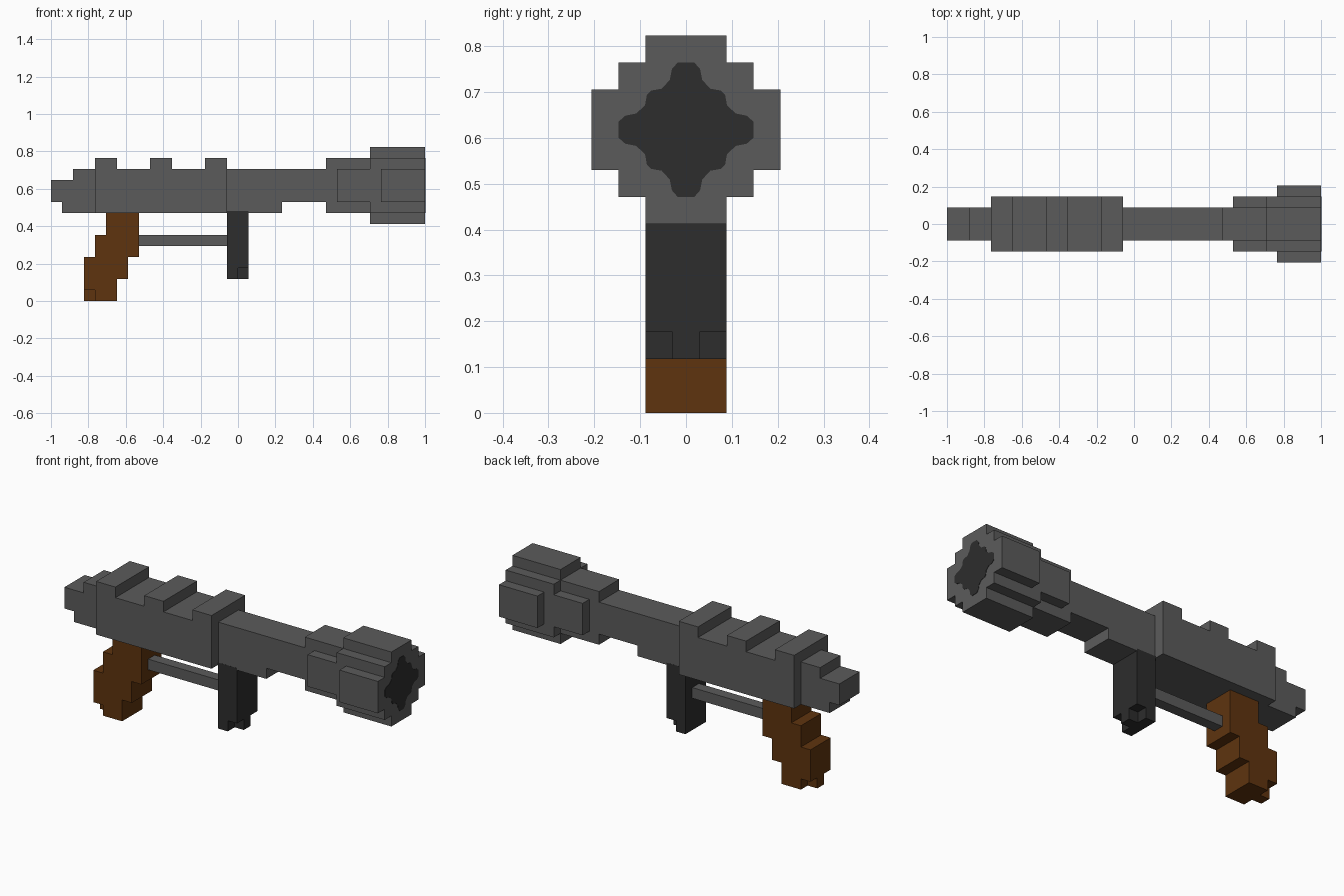
import bpy
import bmesh
from mathutils import Vector

U = 1 / 17  # size of one block

cube = bpy.data.objects.get("Cube")
if cube:
    bpy.data.objects.remove(cube, do_unlink=True)


def material(name, colour):
    mat = bpy.data.materials.new(name)
    mat.use_nodes = True
    mat.diffuse_color = (*colour, 1)
    bsdf = next(n for n in mat.node_tree.nodes if n.type == "BSDF_PRINCIPLED")
    bsdf.inputs["Base Color"].default_value = (*colour, 1)
    return mat


GREY = material("gunmetal_grey", (0.105, 0.105, 0.105))
DARK = material("dark_grey", (0.026, 0.026, 0.026))
BROWN = material("wood_brown", (0.114, 0.034, 0.0045))


def extrude(name, outline, axis, start, end, mat):
    """Extrude an outline, given in blocks, along x (outline is y, z) or y (outline is x, z)."""
    bm = bmesh.new()
    place = (lambda a, b: (start, a, b)) if axis == "x" else (lambda a, b: (a, start, b))
    direction = Vector((1, 0, 0) if axis == "x" else (0, 1, 0))
    face = bm.faces.new([bm.verts.new(place(a, b)) for a, b in outline])
    moved = bmesh.ops.extrude_face_region(bm, geom=[face], use_keep_orig=True)["geom"]
    bmesh.ops.translate(bm, verts=[v for v in moved if isinstance(v, bmesh.types.BMVert)],
                        vec=direction * (end - start))
    bmesh.ops.scale(bm, vec=(U, U, U), verts=bm.verts)
    bmesh.ops.recalc_face_normals(bm, faces=bm.faces)
    mesh = bpy.data.meshes.new(name)
    bm.to_mesh(mesh)
    bm.free()
    mesh.materials.append(mat)
    obj = bpy.data.objects.new(name, mesh)
    bpy.context.collection.objects.link(obj)
    return obj


def box(name, x, y, z, mat):
    outline = [(x[0], z[0]), (x[1], z[0]), (x[1], z[1]), (x[0], z[1])]
    return extrude(name, outline, "y", y[0], y[1], mat)


# Receiver with three full-width ridges on top
outline = [(-13, 8), (-1, 8)]
for left in (-3, -8, -13):
    outline += [(left + 2, 12), (left + 2, 13), (left, 13), (left, 12)]
outline = [p for p in outline if p not in ((-1, 12), (-13, 12))]
extrude("receiver", outline, "y", -2.5, 2.5, GREY)

# Stepped rear end
extrude("rear_cap", [(-13, 8), (-13, 12), (-15, 12), (-15, 11), (-17, 11), (-17, 9),
                     (-16, 9), (-16, 8)], "y", -1.5, 1.5, GREY)

# Barrel with stepped underside and raised collar
extrude("barrel", [(-1, 8), (4, 8), (4, 9), (8, 9), (8, 8), (12, 8), (12, 13), (8, 13),
                   (8, 12), (-1, 12)], "y", -1.5, 1.5, GREY)

# Muzzle block with stepped cross-section
quarter = [(2.5, 2.5), (1.5, 2.5), (1.5, 3.5)]
half = [(y, -z) for y, z in reversed(quarter)] + quarter
section = half + [(-y, -z) for y, z in half]
extrude("muzzle", [(y, z + 10.5) for y, z in section], "x", 12, 17, GREY)

# Side plates on the collar and muzzle
for side, s in (("left", 1), ("right", -1)):
    box(f"collar_plate_{side}", (9, 12), sorted((1.5 * s, 2.5 * s)), (9, 12), GREY)
    box(f"muzzle_plate_{side}", (13, 17), sorted((2.5 * s, 3.5 * s)), (9, 12), GREY)

# Dark bore: a rounded cross on the muzzle face
eighth = [(2.5, 0.3), (2.25, 0.52), (1.85, 0.6), (1.52, 0.9), (1.45, 1.3)]
quarter = eighth + [(b, a) for a, b in reversed(eighth)]
bore = []
for _ in range(4):
    bore += quarter
    quarter = [(-b, a) for a, b in quarter]
extrude("bore", [(y, z + 10.5) for y, z in bore], "x", 17, 17.03, DARK)

# Foregrip, notched at its lower front corners
extrude("foregrip", [(-1, 2), (0, 2), (0, 3), (0.95, 3), (0.95, 8.2), (-1, 8.2)],
        "y", -1.51, 1.51, DARK)
box("foregrip_toe", (0, 0.95), (-0.5, 0.5), (2, 3), DARK)

# Rod joining the two grips
box("connecting_rod", (-9, -1), (-0.5, 0.5), (5, 6), GREY)

# Stepped rear grip, notched at its lower back corners
extrude("rear_grip", [(-13, 0), (-11, 0), (-11, 2), (-10, 2), (-10, 4), (-9, 4), (-9, 8),
                      (-12, 8), (-12, 6), (-13, 6), (-13, 4), (-14, 4), (-14, 1), (-13, 1)],
        "y", -1.5, 1.5, BROWN)
box("rear_grip_heel", (-14, -13), (-0.5, 0.5), (0, 1), BROWN)
